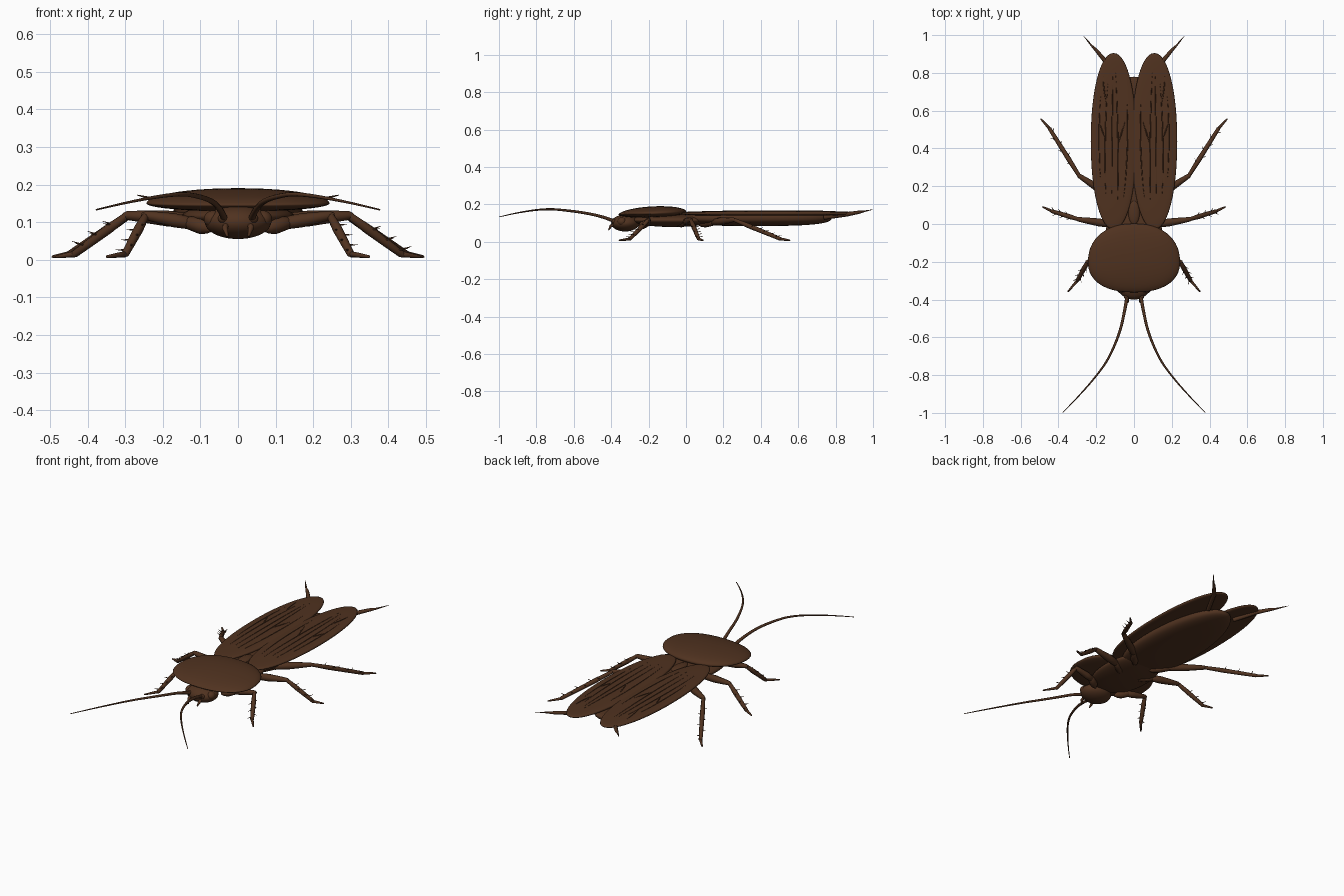
import bpy, bmesh, math
from mathutils import Vector

cube = bpy.data.objects.get("Cube")
if cube:
    bpy.data.objects.remove(cube, do_unlink=True)

BROWN = bpy.data.materials.new("chestnut brown")
BROWN.use_nodes = True
BROWN.diffuse_color = (0.08, 0.032, 0.014, 1)
BROWN.node_tree.nodes["Principled BSDF"].inputs["Base Color"].default_value = BROWN.diffuse_color


def finish(name, mesh):
    mesh.materials.clear()
    mesh.materials.append(BROWN)
    ob = bpy.data.objects.new(name, mesh)
    bpy.context.collection.objects.link(ob)
    for p in mesh.polygons:
        p.use_smooth = True


def spow(v, e):
    return math.copysign(abs(v) ** e, v)


def blob(name, centre, size, plan=1.0, rim=1.0, bottom=None, shape=None):
    """Superellipsoid: plan squares the outline, rim thickens the edge."""
    bm = bmesh.new()
    bmesh.ops.create_uvsphere(bm, u_segments=48, v_segments=24, radius=1)
    for v in bm.verts:
        r = math.hypot(v.co.x, v.co.y) ** rim
        a = math.atan2(v.co.y, v.co.x)
        p = Vector((r * spow(math.cos(a), plan), r * spow(math.sin(a), plan), spow(v.co.z, rim)))
        if shape:
            p = shape(p)
        h = size[2] if p.z > 0 or bottom is None else bottom
        v.co = Vector(centre) + Vector((p.x * size[0], p.y * size[1], p.z * h))
    mesh = bpy.data.meshes.new(name)
    bm.to_mesh(mesh)
    bm.free()
    finish(name, mesh)


def tube(name, points, radii, smooth=False, sides=2):
    """Tapered round tube along a path."""
    cu = bpy.data.curves.new(name + "_path", "CURVE")
    cu.dimensions = "3D"
    cu.bevel_depth = 1
    cu.bevel_resolution = sides
    cu.use_fill_caps = True
    sp = cu.splines.new("NURBS" if smooth else "POLY")
    sp.points.add(len(points) - 1)
    for q, co, r in zip(sp.points, points, radii):
        q.co = (*co, 1)
        q.radius = r
    if smooth:
        sp.order_u = 3
        sp.use_endpoint_u = True
        sp.resolution_u = 8
    tmp = bpy.data.objects.new(name + "_path", cu)
    bpy.context.collection.objects.link(tmp)
    bpy.context.view_layer.update()
    mesh = bpy.data.meshes.new_from_object(tmp.evaluated_get(bpy.context.evaluated_depsgraph_get()))
    bpy.data.objects.remove(tmp, do_unlink=True)
    mesh.name = name
    finish(name, mesh)


def limb(name, a, b, r0, rm, r1):
    """Spindle-shaped limb segment."""
    a, b = Vector(a), Vector(b)
    d = (b - a).normalized() * min(r0, r1)
    pts = [a - d, a, a.lerp(b, 0.35), a.lerp(b, 0.7), b, b + d]
    tube(name, pts, [r0 * 0.4, r0, rm, (rm + r1) / 2, r1, r1 * 0.4])


# Body
def shield(p):
    """Narrow the rear and tip the front edge down."""
    p.x *= 1 - 0.07 * p.y
    p.z += 0.25 * p.y
    return p


def belly(p):
    p.x *= 1 - 0.12 * p.y
    return p


blob("pronotum", (0, -0.18, 0.151), (0.243, 0.182, 0.038), 0.88, 1.0, 0.022, shield)
blob("thorax", (0, -0.07, 0.115), (0.15, 0.22, 0.036), 0.9)
blob("abdomen", (0, 0.37, 0.13), (0.17, 0.41, 0.02), 0.93, 0.7, 0.046, belly)
blob("scutellum", (0, 0.06, 0.145), (0.03, 0.065, 0.014))

# Head
blob("head", (0, -0.325, 0.1), (0.088, 0.075, 0.045))

WING = (0.108, 0.438, 0.152)
WING_SIZE = (0.121, 0.467, 0.013)
WING_PLAN, WING_RIM = 0.95, 0.6


def on_wing(s, u, y):
    """Point on the wing's top; u runs -1 (inner) to 1 (outer)."""
    k = 2 / WING_PLAN
    t = abs(y - WING[1]) / WING_SIZE[1]
    x = u * 0.92 * (1 - t ** k) ** (1 / k)
    r = (abs(x) ** k + t ** k) ** (1 / k)
    h = (1 - r ** (2 / WING_RIM)) ** (WING_RIM / 2)
    return (s * (WING[0] + x * WING_SIZE[0]), y, WING[2] + WING_SIZE[2] * h)


# Wing veins: inner-outer position at both ends, start and end along the body
VEINS = [(-0.6, -0.7, 0.14, 0.64), (-0.25, -0.15, 0.12, 0.8), (0.1, 0.05, 0.15, 0.78),
         (0.45, 0.35, 0.14, 0.74), (0.68, 0.7, 0.25, 0.68), (-0.2, -0.55, 0.42, 0.54),
         (0.4, 0.7, 0.45, 0.54), (0.38, 0.7, 0.64, 0.78)]

# Legs: hip, base of femur, knee, ankle, toe, femur thickness
LEGS = {
    "front": ((0.08, -0.24, 0.085), (0.13, -0.21, 0.098), (0.245, -0.2, 0.118),
              (0.3, -0.3, 0.015), (0.348, -0.356, 0.008), 0.017),
    "middle": ((0.06, -0.04, 0.095), (0.13, 0, 0.105), (0.295, 0.025, 0.118),
               (0.435, 0.068, 0.015), (0.482, 0.09, 0.008), 0.019),
    "hind": ((0.06, 0.08, 0.095), (0.13, 0.15, 0.105), (0.29, 0.255, 0.118),
             (0.447, 0.505, 0.015), (0.492, 0.555, 0.008), 0.019),
}

for side, s in (("left", 1), ("right", -1)):
    def m(p):
        return Vector((s * p[0], p[1], p[2]))

    # Wings and their raised veins
    blob(side + "_wing", m(WING), WING_SIZE, WING_PLAN, WING_RIM)
    for i, (u0, u1, y0, y1) in enumerate(VEINS):
        pts = [on_wing(s, u0 + (u1 - u0) * k / 8, y0 + (y1 - y0) * k / 8) for k in range(9)]
        tube(f"{side}_wing_vein_{i}", pts,
             [0.0006 + 0.0024 * math.sin(math.pi * k / 8) for k in range(9)], sides=0)

    # Eyes, feelers and mouthparts
    blob(side + "_eye", m((0.066, -0.343, 0.108)), (0.025, 0.025, 0.023))
    blob(side + "_antenna_socket", m((0.04, -0.385, 0.11)), (0.013, 0.013, 0.013))
    tube(side + "_antenna",
         [m(p) for p in ((0.036, -0.38, 0.108), (0.045, -0.44, 0.135), (0.08, -0.6, 0.165),
                         (0.18, -0.8, 0.181), (0.377, -0.998, 0.133))],
         [0.01, 0.008, 0.007, 0.005, 0.002], smooth=True)
    tube(side + "_palp", [m(p) for p in ((0.03, -0.375, 0.095), (0.035, -0.402, 0.085), (0.028, -0.414, 0.062))],
         [0.009, 0.008, 0.003])

    # Tail feelers
    tube(side + "_cercus", [m(p) for p in ((0.09, 0.74, 0.13), (0.15, 0.86, 0.147), (0.2, 0.92, 0.157),
                                          (0.225, 0.945, 0.161), (0.268, 0.997, 0.172))],
         [0.012, 0.012, 0.009, 0.005, 0.001])

    # Legs with spined shins
    for pair, (hip, base, knee, ankle, toe, thick) in LEGS.items():
        n = f"{side}_{pair}"
        hip, base, knee, ankle, toe = map(m, (hip, base, knee, ankle, toe))
        limb(n + "_coxa", hip, base, 0.016, 0.022, 0.018)
        limb(n + "_femur", base, knee, thick, thick * 1.1, 0.012)
        limb(n + "_tibia", knee, ankle, 0.01, 0.013, 0.01)
        limb(n + "_tarsus", ankle, toe, 0.008, 0.007, 0.004)
        d = (ankle - knee).normalized()
        across = d.cross(Vector((0, 0, 1))).normalized()
        up = across.cross(d)
        for k in range(6):
            root = knee.lerp(ankle, 0.25 + 0.13 * k)
            out = up * 0.6 + across * (0.8 if k % 2 else -0.8) + d * 0.6
            tube(f"{n}_spine_{k}", [root, root + out * 0.028], [0.004, 0.0006], sides=1)
